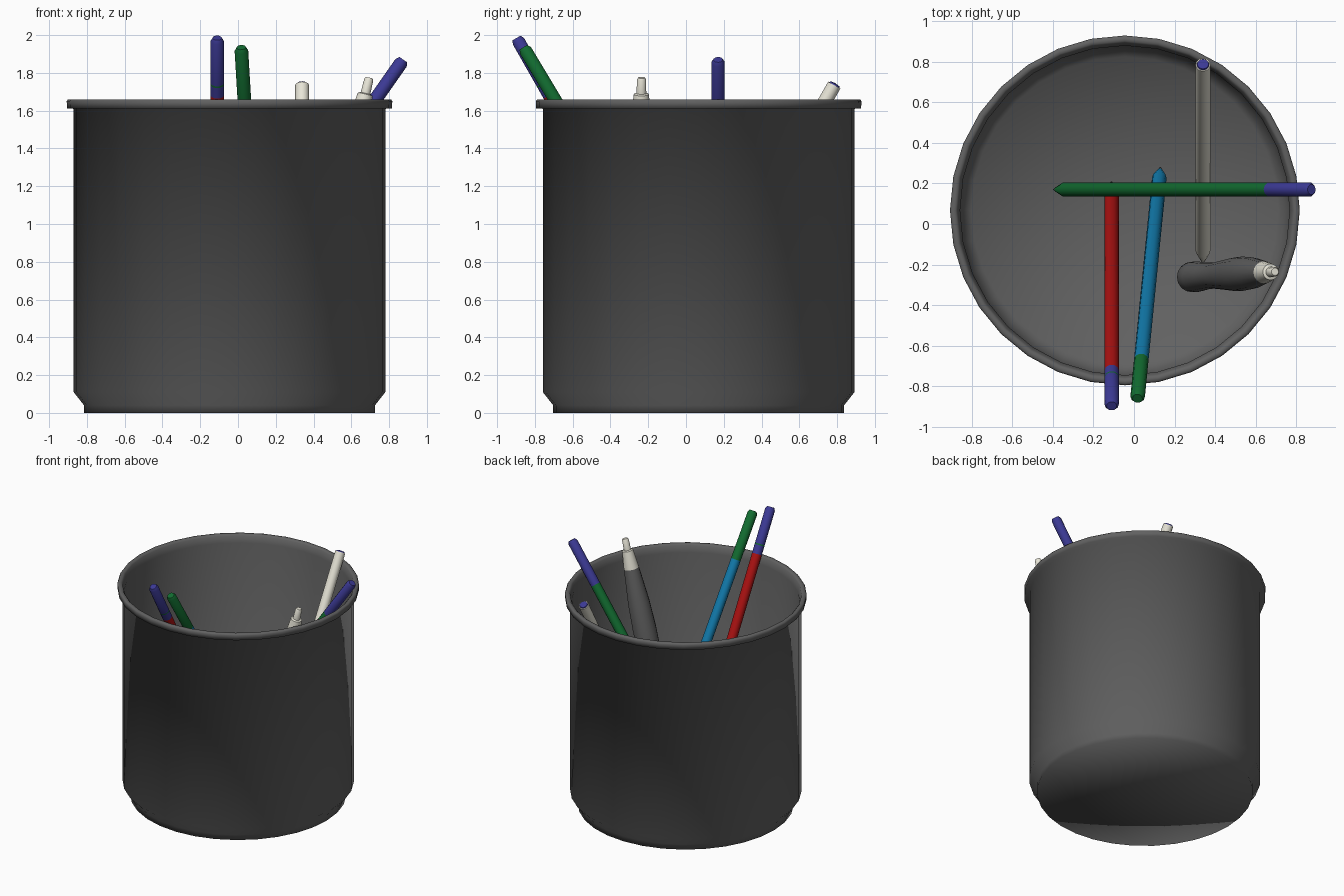
import bpy, bmesh, math
from mathutils import Vector

if "Cube" in bpy.data.objects:
    bpy.data.objects.remove(bpy.data.objects["Cube"])


def material(name, rgb):
    m = bpy.data.materials.new(name)
    m.diffuse_color = (*rgb, 1)
    m.use_nodes = True
    m.node_tree.nodes["Principled BSDF"].inputs["Base Color"].default_value = m.diffuse_color
    return m


GREY = material("dark grey", (0.12, 0.12, 0.12))
RED = material("red", (0.42, 0.006, 0.006))
GREEN = material("green", (0.006, 0.15, 0.03))
BLUE = material("blue", (0.045, 0.042, 0.30))
CYAN = material("light blue", (0.006, 0.20, 0.42))
WHITE = material("off white", (0.80, 0.78, 0.68))


def lathe(name, start, end, profile, sides, angle=None):
    """Spin (radius, distance, material of the band above) about start->end."""
    start, end = Vector(start), Vector(end)
    rot = Vector((0, 0, 1)).rotation_difference(end - start)
    mats = []
    for p in profile:
        if p[2] not in mats:
            mats.append(p[2])
    bm = bmesh.new()
    rings = []
    for r, t, _ in profile:
        if r == 0:
            rings.append([bm.verts.new(start + rot @ Vector((0, 0, t)))])
        else:
            rings.append([bm.verts.new(start + rot @ Vector((
                r * math.cos(2 * math.pi * i / sides),
                r * math.sin(2 * math.pi * i / sides), t)))
                for i in range(sides)])
    for k in range(len(rings) - 1):
        lo, hi = rings[k], rings[k + 1]
        for i in range(sides):
            j = (i + 1) % sides
            if len(lo) == 1:
                vs = (lo[0], hi[j], hi[i])
            elif len(hi) == 1:
                vs = (lo[i], lo[j], hi[0])
            else:
                vs = (lo[i], lo[j], hi[j], hi[i])
            bm.faces.new(vs).material_index = mats.index(profile[k][2])
    bmesh.ops.recalc_face_normals(bm, faces=bm.faces)
    mesh = bpy.data.meshes.new(name)
    bm.to_mesh(mesh)
    bm.free()
    for m in mats:
        mesh.materials.append(m)
    ob = bpy.data.objects.new(name, mesh)
    bpy.context.collection.objects.link(ob)
    bpy.context.view_layer.objects.active = ob
    ob.select_set(True)
    if angle:
        bpy.ops.object.shade_smooth_by_angle(angle=math.radians(angle))
    else:
        bpy.ops.object.shade_smooth()
    ob.select_set(False)
    return ob


# Cup: stepped foot, straight wall, thick rim, hollow inside
CX, CY = -0.045, 0.067
cup = [(0, 0), (0.77, 0), (0.77, 0.04), (0.825, 0.11), (0.825, 1.61),
       (0.86, 1.612), (0.862, 1.65), (0.855, 1.66), (0.835, 1.66),
       (0.825, 1.65), (0.812, 1.60), (0.812, 0.11), (0.757, 0.03), (0, 0.03)]
lathe("cup", (CX, CY, 0), (CX, CY, 1), [(r, z, GREY) for r, z in cup], 32)


# Pencils: lead, sharpened cone, body and coloured end
def pencil(name, tip, top, body, cap, cap_len, radius=0.036, stripe=None):
    n = (Vector(top) - Vector(tip)).length
    c = n - cap_len
    prof = [(0, 0, GREY), (0.012, 0.03, body), (radius, 0.10, body)]
    prof += [(radius, c, cap)]
    if stripe:
        prof += [(radius, c + 0.065, stripe), (radius, c + 0.075, cap)]
    prof += [(radius, n - 0.02, cap), (radius * 0.7, n, cap), (0, n, cap)]
    lathe(name, tip, top, prof, 10, 40)


pencil("red_pencil", (-0.11, 0.21, 0.04), (-0.11, -0.897, 1.985),
       RED, BLUE, 0.35, stripe=GREEN)
pencil("light_blue_pencil", (0.13, 0.28, 0.04), (0.017, -0.86, 1.935),
       CYAN, GREEN, 0.37)
pencil("green_pencil", (-0.40, 0.17, 0.05), (0.875, 0.17, 1.87),
       GREEN, BLUE, 0.36)

# Ballpoint pen: pale barrel, small metal point, blue plug in the end
tip, top = (0.34, -0.19, 0.04), (0.34, 0.785, 1.735)
n = (Vector(top) - Vector(tip)).length
lathe("ballpoint_pen", tip, top,
      [(0, 0, GREY), (0.01, 0.02, WHITE), (0.037, 0.12, WHITE),
       (0.037, n, WHITE), (0.031, n, BLUE), (0.028, n + 0.008, BLUE),
       (0, n + 0.012, BLUE)], 12, 40)

# Grip pen: waisted dark body, pale collar and push button
tip, top = (0.275, -0.262, 0.04), (0.695, -0.235, 1.775)
lathe("grip_pen", tip, top,
      [(0, 0, GREY), (0.06, 0, GREY), (0.075, 0.04, GREY), (0.076, 0.15, GREY),
       (0.066, 0.35, GREY), (0.064, 0.50, GREY), (0.072, 0.70, GREY),
       (0.083, 0.95, GREY), (0.085, 1.10, GREY), (0.078, 1.30, GREY),
       (0.055, 1.56, WHITE), (0.040, 1.695, WHITE), (0.026, 1.70, WHITE),
       (0.024, 1.775, WHITE), (0.018, 1.785, WHITE), (0, 1.785, WHITE)], 16, 40)
